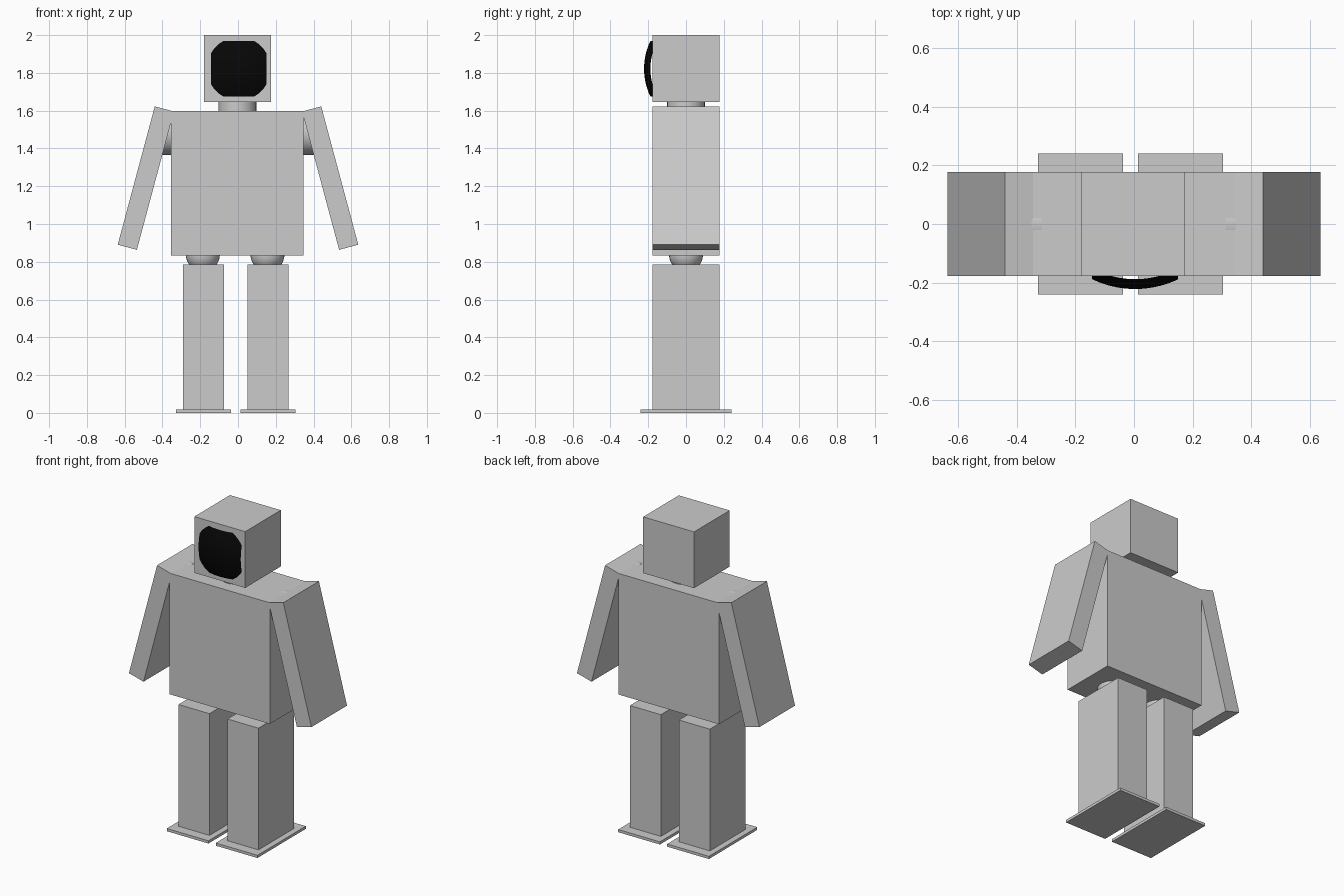
import bpy, math

if "Cube" in bpy.data.objects:
    bpy.data.objects.remove(bpy.data.objects["Cube"])

DEPTH = 0.355


def box(name, center, size, tilt=0.0):
    bpy.ops.mesh.primitive_cube_add(size=1, location=center)
    ob = bpy.context.object
    ob.name = name
    ob.scale = size
    bpy.ops.object.transform_apply(location=False, rotation=False, scale=True)
    ob.rotation_euler.y = tilt
    return ob


def cylinder(name, center, radius, length, rot=(0, 0, 0)):
    bpy.ops.mesh.primitive_cylinder_add(vertices=32, radius=radius, depth=length,
                                        location=center, rotation=rot)
    ob = bpy.context.object
    ob.name = name
    bpy.ops.object.shade_smooth_by_angle()
    return ob


# Head, neck and torso
box("head", (-0.003, 0, 1.8225), (DEPTH, DEPTH, 0.355))
cylinder("neck", (-0.003, 0, 1.622), 0.10, 0.06)
box("torso", (-0.004, 0, 1.215), (0.702, DEPTH, 0.764))

for side, label in ((-1, "left"), (1, "right")):
    # Arm slab, tilted outward, and its round shoulder joint
    box(label + "_arm", (side * 0.488, 0, 1.243), (0.105, DEPTH, 0.758),
        -side * math.radians(15))
    cylinder(label + "_shoulder", (side * 0.365, 0, 1.482), 0.117, 0.10,
             (0, math.pi / 2, 0))

    # Leg, foot plate and ball-shaped hip joint
    x = -0.012 + side * 0.171
    box(label + "_leg", (x, 0, 0.4), (0.216, DEPTH, 0.77))
    box(label + "_foot", (x, 0, 0.0085), (0.291, 0.482, 0.017))
    bpy.ops.mesh.primitive_uv_sphere_add(segments=32, ring_count=16, radius=0.09,
                                         location=(x - 0.003, 0, 0.838))
    bpy.context.object.name = label + "_hip"
    bpy.ops.object.shade_smooth_by_angle()

# Visor: thin domed square sheet whose corners sink into the face
bpy.ops.mesh.primitive_grid_add(x_subdivisions=24, y_subdivisions=24, size=0.294,
                                location=(0.004, 0, 1.822))
visor = bpy.context.object
visor.name = "visor"
R = 0.34
for v in visor.data.vertices:
    x, z = v.co.x, v.co.y
    v.co = (x, -0.222 + R - math.sqrt(R * R - x * x - z * z), z)
bpy.ops.object.shade_smooth_by_angle()
black = bpy.data.materials.new("black")
black.diffuse_color = (0.002, 0.002, 0.002, 1)
black.use_nodes = True
black.node_tree.nodes["Principled BSDF"].inputs["Base Color"].default_value = black.diffuse_color
visor.data.materials.append(black)
